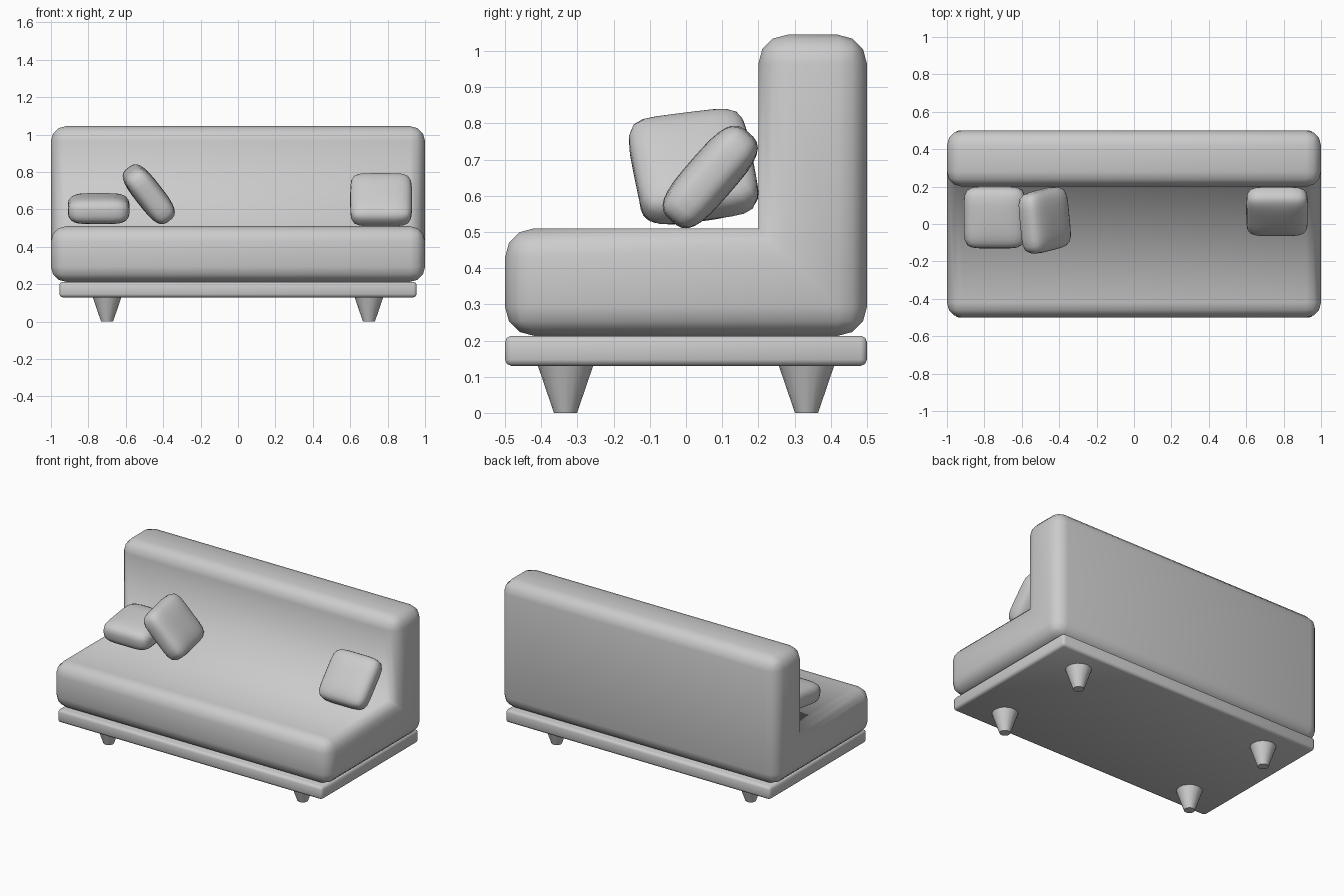
import bpy, bmesh, math
from mathutils import Matrix, Vector

if "Cube" in bpy.data.objects:
    bpy.data.objects.remove(bpy.data.objects["Cube"])


def finish(bm, name, matrix=Matrix()):
    bmesh.ops.recalc_face_normals(bm, faces=bm.faces)
    mesh = bpy.data.meshes.new(name)
    bm.to_mesh(mesh)
    bm.free()
    mesh.shade_smooth()
    ob = bpy.data.objects.new(name, mesh)
    ob.matrix_world = matrix
    bpy.context.collection.objects.link(ob)
    return ob


def rounded_extrusion(name, profile, half_width, radius, segments, keep=None):
    """Extrude a y/z profile along x and round all edges except the one at 'keep'."""
    bm = bmesh.new()
    verts = [bm.verts.new((-half_width, y, z)) for y, z in profile]
    face = bm.faces.new(verts)
    new = bmesh.ops.extrude_face_region(bm, geom=[face])["geom"]
    bmesh.ops.translate(bm, vec=(2 * half_width, 0, 0),
                        verts=[g for g in new if isinstance(g, bmesh.types.BMVert)])
    bmesh.ops.recalc_face_normals(bm, faces=bm.faces)

    def is_kept(e):
        return keep and all((Vector(v.co.yz) - Vector(keep)).length < 1e-4 for v in e.verts)

    edges = [e for e in bm.edges if not is_kept(e)]
    bmesh.ops.bevel(bm, geom=edges, offset=radius, segments=segments,
                    profile=0.5, affect='EDGES', clamp_overlap=True)
    return finish(bm, name)


def pillow(name, size, location, rotation):
    """Soft cushion: a subdivided cube pushed onto a superellipsoid."""
    bm = bmesh.new()
    bmesh.ops.create_cube(bm, size=2)
    bmesh.ops.subdivide_edges(bm, edges=bm.edges[:], cuts=7, use_grid_fill=True)
    for v in bm.verts:
        x, y, z = (abs(c) for c in v.co)
        outline = (x ** 6 + y ** 6) ** (1 / 6)
        v.co /= (outline ** 3.2 + z ** 3.2) ** (1 / 3.2)
        v.co = Vector(c * s / 2 for c, s in zip(v.co, size))
    return finish(bm, name, Matrix.Translation(location) @ rotation)


def rot(degrees, axis):
    return Matrix.Rotation(math.radians(degrees), 4, axis)


# Seat and backrest as one upholstered L
rounded_extrusion("seat_and_back",
                  [(-0.5, 0.213), (0.5, 0.213), (0.5, 1.045),
                   (0.2, 1.045), (0.2, 0.51), (-0.5, 0.51)],
                  1.0, 0.08, 3, keep=(0.2, 0.51))

# Base board
rounded_extrusion("base_board",
                  [(-0.5, 0.13), (0.5, 0.13), (0.5, 0.213), (-0.5, 0.213)],
                  0.955, 0.017, 2)

# Tapered legs
for y, row in ((-0.333, "front"), (0.333, "back")):
    for x, side in ((-0.7, "left"), (0.7, "right")):
        bpy.ops.mesh.primitive_cone_add(vertices=16, radius1=0.032, radius2=0.077,
                                        depth=0.132, location=(x, y, 0.066))
        bpy.context.object.name = f"{row}_{side}_leg"
        bpy.ops.object.shade_smooth_by_angle()

# Pillows: lying flat, leaning on the first, leaning on the backrest
pillow("flat_pillow", (0.33, 0.33, 0.15), (-0.745, 0.035, 0.604), rot(8, 'X'))
pillow("leaning_pillow", (0.335, 0.33, 0.15), (-0.477, 0.02, 0.681),
       rot(52, 'Y') @ rot(9, 'Z'))
pillow("right_pillow", (0.33, 0.325, 0.14), (0.765, 0.067, 0.652), rot(49, 'X'))
